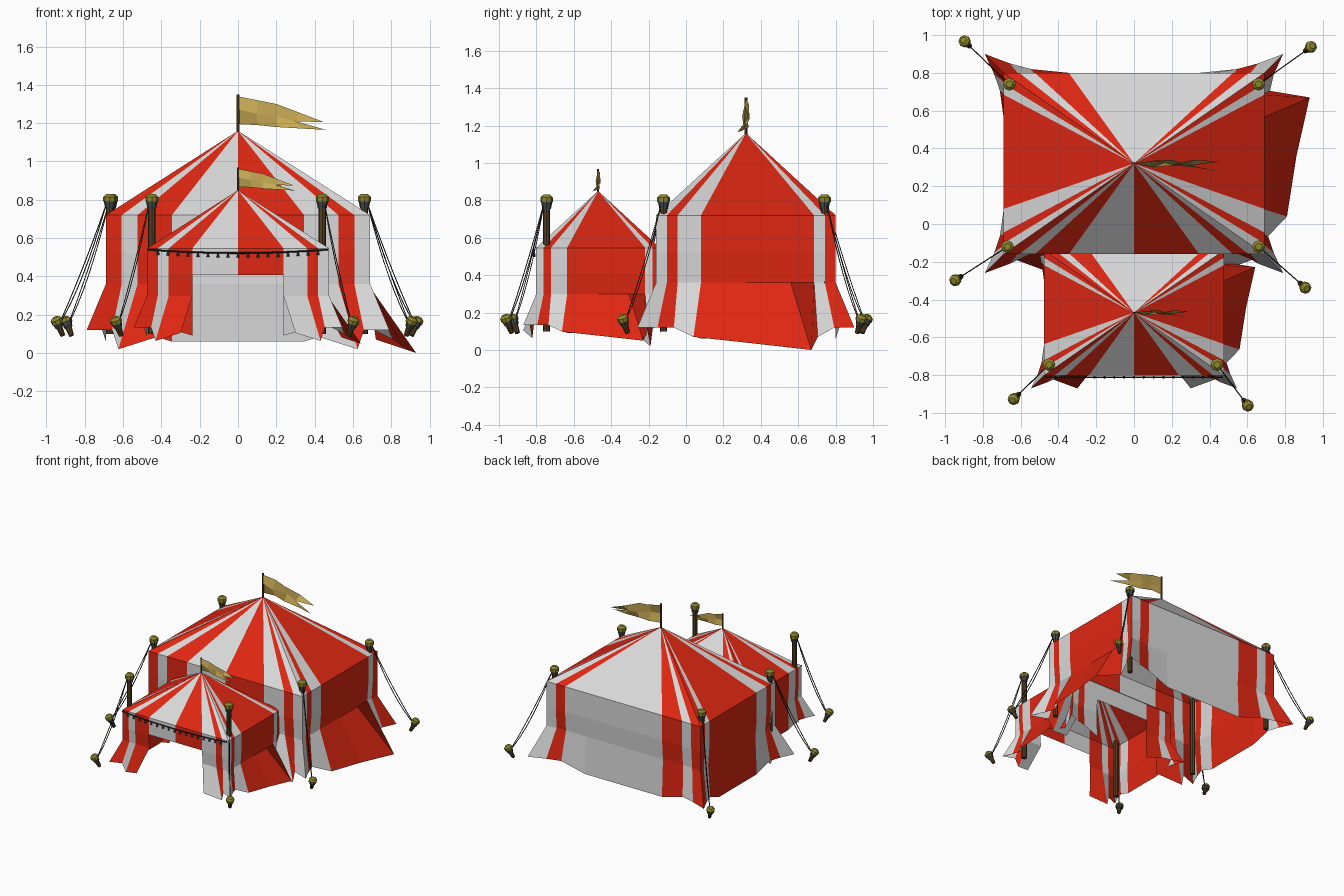
import bpy, bmesh, math
from mathutils import Vector, Matrix

if "Cube" in bpy.data.objects:
    bpy.data.objects.remove(bpy.data.objects["Cube"])

def mat(name, r, g, b):
    m = bpy.data.materials.new(name)
    m.diffuse_color = (r, g, b, 1)
    m.use_nodes = True
    m.node_tree.nodes["Principled BSDF"].inputs["Base Color"].default_value = m.diffuse_color
    return m

RED = mat("red canvas", .74, .02, .006)
WHITE = mat("white canvas", .70, .70, .70)
WOOD = mat("dark wood", .095, .05, .016)
CAP = mat("olive gold cap", .27, .24, .025)
IRON = mat("iron grey", .06, .065, .07)
GOLD = mat("gold flag", .58, .40, .09)
ROPE = mat("dark rope", .02, .018, .015)

def finish(bm, name, mats):
    me = bpy.data.meshes.new(name)
    bm.to_mesh(me)
    bm.free()
    for m in mats:
        me.materials.append(m)
    ob = bpy.data.objects.new(name, me)
    bpy.context.collection.objects.link(ob)
    return ob

def rod(bm, a, b, r0, r1, mi=0, n=8):
    """Tapered rod between two points."""
    a, b = Vector(a), Vector(b)
    d = b - a
    M = Matrix.Translation((a + b) / 2) @ d.to_track_quat('Z', 'Y').to_matrix().to_4x4()
    res = bmesh.ops.create_cone(bm, cap_ends=True, segments=n, radius1=r0, radius2=r1,
                                depth=d.length, matrix=M)
    for f in {f for v in res['verts'] for f in v.link_faces}:
        f.material_index = mi

# Canvas layout: column fractions and stripe pattern of each side (R red, W white)
COLS = [-1, -.88, -.76, -.5, 0, .5, .76, .88, 1]
HX, HY, APEX, EAVE = .69, .48, 1.16, .72
FLARE = [1, .5, .2, 0, 0, 0, .2, .5, 1]
OPEN = {2: (-.10, .03, .02), 3: (-.09, .10, .08), 5: (.09, .10, .08), 6: (.10, .03, .02)}
SWEPT = {3: (-.04, .12, .07), 4: (.04, .17, .035), 5: (.11, .24, 0), 6: (.02, .03, .07)}
# name: (normal, tangent, half length, distance out, stripes, hem overrides, flip)
SIDES = {
    "front": ((0, -1), (1, 0), HX, HY, "RWRWRWRW", OPEN, True),
    "right": ((1, 0), (0, 1), HY, HX, "WRWRRRWR", SWEPT, True),
    "back": ((0, 1), (1, 0), HX, HY, "RWRWWWRW", {}, False),
    "left": ((-1, 0), (0, 1), HY, HX, "WRWRRRWR", {}, False),
}

def tent(name, cy, top, s, open_sides):
    roof, walls = bmesh.new(), bmesh.new()
    for side, (n, t, hu, hn, stripes, hem, flip) in SIDES.items():
        n, t = Vector((*n, 0)), Vector((*t, 0))

        def pt(u, out, z):
            p = n * (hn + out) + t * u
            return Vector((p.x * s, p.y * s + cy, top - (APEX - z) * s))

        grid = []
        for i, c in enumerate(COLS):
            u, f = c * hu, FLARE[i]
            inset = 0 if i in (0, 8) else -.012
            du, out, z = hem.get(i, (math.copysign(.1 * f, c), .1 * f, .06 + .06 * (f > 0)))
            grid.append([pt(u, 0, EAVE), pt(u, 0, .52), pt(u, inset, .36), pt(u + du, out, z)])
        for i in range(8):
            mi = 0 if stripes[i] == "R" else 1
            # roof stripe running to the peak
            tri = [grid[i][0], grid[i + 1][0], Vector((0, cy, top))]
            if not flip:
                tri.reverse()
            roof.faces.new([roof.verts.new(p) for p in tri]).material_index = mi
            # wall stripe; doorways keep only a valance in the middle
            for r in range(1 if side in open_sides and i in (3, 4) else 3):
                q = [grid[i][r], grid[i + 1][r], grid[i + 1][r + 1], grid[i][r + 1]]
                if flip:
                    q.reverse()
                walls.faces.new([walls.verts.new(p) for p in q]).material_index = mi
    for bm, part in ((roof, "roof"), (walls, "walls")):
        bmesh.ops.remove_doubles(bm, verts=bm.verts, dist=.0005)
        finish(bm, name + "_" + part, [RED, WHITE])

tent("main_tent", .32, 1.16, 1, ("front",))
tent("entrance_tent", -.47, .85, .69, ("front", "back"))

# Flags: rippled swallowtail pennants on short masts
def flag(name, cy, z0, s):
    bm = bmesh.new()
    rod(bm, (0, cy, z0 - .03), (0, cy, z0 + .19 * s), .008 * s, .008 * s, 1, 6)
    top = [(0, 0, .18), (.10, .015, .16), (.20, -.005, .14), (.32, .02, .095), (.45, .01, .045)]
    mid = [(0, 0, .11), (.10, -.02, .09), (.20, .02, .075), (.30, -.01, .05)]
    low = [(0, 0, .035), (.10, .015, .03), (.20, -.01, .02), (.33, -.02, .012), (.46, -.045, .005)]
    V = [[bm.verts.new((x * s, cy + y * s, z0 + z * s)) for x, y, z in row] for row in (top, mid, low)]
    for i in range(3):
        bm.faces.new((V[0][i], V[1][i], V[1][i + 1], V[0][i + 1]))
        bm.faces.new((V[1][i], V[2][i], V[2][i + 1], V[1][i + 1]))
    bm.faces.new((V[0][3], V[1][3], V[0][4]))
    bm.faces.new((V[1][3], V[2][3], V[2][4]))
    finish(bm, name, [GOLD, WOOD])

flag("main_flag", .32, 1.16, 1)
flag("entrance_flag", -.47, .845, .65)

# Corner poles, each with a stake and a sagging guy rope
POLES = [
    ("back_left", (-.66, .74), (-.90, .97)), ("back_right", (.66, .74), (.94, .94)),
    ("middle_left", (-.67, -.12), (-.95, -.30)), ("middle_right", (.66, -.12), (.91, -.34)),
    ("front_left", (-.45, -.745), (-.64, -.93)), ("front_right", (.44, -.745), (.605, -.965)),
]
for name, (px, py), (sx, sy) in POLES:
    d = Vector((sx - px, sy - py, 0)).normalized()
    bm = bmesh.new()
    rod(bm, (px, py, .10), (px, py, .78), .019, .019)
    rod(bm, (px, py, .755), (px, py, .79), .023, .030, 1)
    rod(bm, (px, py, .79), (px, py, .815), .034, .034, 2)
    rod(bm, (px, py, .815), (px, py, .83), .034, .018, 2)
    finish(bm, name + "_pole", [WOOD, IRON, CAP])

    # stake leaning away from the tent
    bm = bmesh.new()
    axis = (d * .5 + Vector((0, 0, 1))).normalized()
    head = Vector((sx, sy, .175))
    rod(bm, head - axis * .095, head - axis * .03, .013, .019)
    rod(bm, head - axis * .045, head - axis * .02, .022, .027, 1)
    rod(bm, head - axis * .02, head, .031, .031, 2)
    rod(bm, head, head + axis * .013, .031, .016, 2)
    finish(bm, name + "_stake", [WOOD, IRON, CAP])

    # pair of ropes, one hanging slacker
    bm = bmesh.new()
    a, b = Vector((px, py, .78)) + d * .02, head - axis * .035
    for sag in (.02, .06):
        pts = [a.lerp(b, k / 8) - Vector((0, 0, sag * 4 * k / 8 * (1 - k / 8))) for k in range(9)]
        for p, q in zip(pts, pts[1:]):
            rod(bm, p, q, .003, .003, 0, 4)
    finish(bm, name + "_rope", [ROPE])

# Bunting cord with little drops along the entrance eave
bm = bmesh.new()
def cord(k):
    x = -.47 + .94 * k / 18
    return Vector((x, -.812, .54 - .018 * (1 - (x / .47) ** 2)))
for k in range(18):
    rod(bm, cord(k), cord(k + 1), .004, .004, 0, 4)
    if k:
        p = cord(k)
        rod(bm, p - Vector((0, 0, .024)), p, .008, .004, 1, 5)
finish(bm, "entrance_bunting", [ROPE, IRON])
